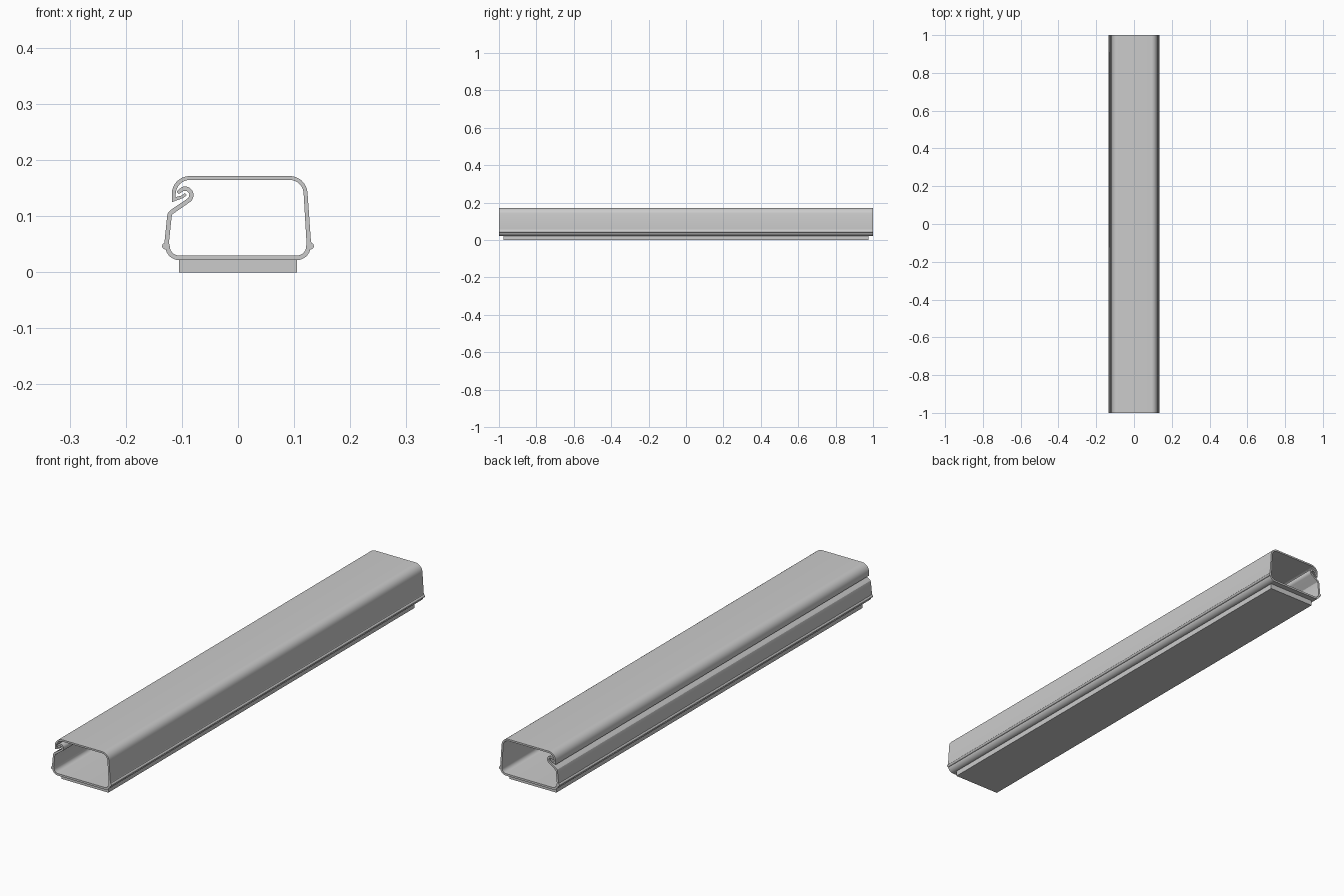
import bpy
import bmesh
from math import cos, sin, radians
from mathutils import Vector

if "Cube" in bpy.data.objects:
    bpy.data.objects.remove(bpy.data.objects["Cube"])


def arc(cx, cz, r, a0, a1, n=8):
    return [(cx + r * cos(radians(a0 + (a1 - a0) * i / n)),
             cz + r * sin(radians(a0 + (a1 - a0) * i / n))) for i in range(n + 1)]


def finish(name, bm):
    bmesh.ops.recalc_face_normals(bm, faces=bm.faces[:])
    me = bpy.data.meshes.new(name)
    bm.to_mesh(me)
    bm.free()
    ob = bpy.data.objects.new(name, me)
    bpy.context.collection.objects.link(ob)
    bpy.ops.object.select_all(action='DESELECT')
    ob.select_set(True)
    bpy.context.view_layer.objects.active = ob
    bpy.ops.object.shade_smooth_by_angle(angle=radians(30))
    return ob


def strip(name, pts, halves, y):
    """Thicken an open x-z centreline with mitred corners and run it along y."""
    pts = [Vector(p) for p in pts]
    bm = bmesh.new()
    rings = []
    for i, p in enumerate(pts):
        d0 = (p - pts[max(i - 1, 0)]).normalized()
        d1 = (pts[min(i + 1, len(pts) - 1)] - p).normalized()
        d = (d0 + d1).normalized()
        n = Vector((-d.y, d.x))
        ref = d1 if d1.length else d0
        off = n * halves[i] / max(d.dot(ref), 0.4)
        a, b = p + off, p - off
        rings.append([bm.verts.new(v) for v in (
            (a.x, -y, a.y), (b.x, -y, b.y), (b.x, y, b.y), (a.x, y, a.y))])
    for r, s in zip(rings, rings[1:]):
        for k in range(4):
            bm.faces.new((r[k], r[(k + 1) % 4], s[(k + 1) % 4], s[k]))
    bm.faces.new(rings[0])
    bm.faces.new(rings[-1])
    return finish(name, bm)


def prism(name, pts, y):
    bm = bmesh.new()
    face = bm.faces.new([bm.verts.new((x, -y, z)) for x, z in pts])
    geo = bmesh.ops.extrude_face_region(bm, geom=[face])['geom']
    bmesh.ops.translate(bm, vec=(0, 2 * y, 0),
                        verts=[v for v in geo if isinstance(v, bmesh.types.BMVert)])
    return finish(name, bm)


# Channel cross-section: lid lip, lid, right wall, floor, left wall, latch curl
lip = [(-0.093, 0.1395), (-0.099, 0.1345), (-0.1145, 0.1295)]
lid = arc(-0.086, 0.1395, 0.0285, 180, 90) + arc(0.092, 0.1395, 0.0285, 90, 4)
floor = ([(0.1262, 0.052)] + arc(0.105, 0.0462, 0.0205, 0, -90)
         + arc(-0.105, 0.0462, 0.0205, -90, -180) + [(-0.1272, 0.052)])
wall = [(-0.1222, 0.1), (-0.121, 0.1045), (-0.118, 0.1075)]
curl = arc(-0.0945, 0.1375, 0.0115, -50, 115, 12) + [(-0.1075, 0.1415)]
path = lip + lid + floor + wall + curl
halves = [0.0025] * 2 + [0.0033] + [0.0035] * (len(lid)) \
    + [0.004] * (len(floor) + len(wall)) + [0.0038] * (len(curl) - 1) + [0.0028]
strip("channel_with_lid", path, halves, 1.0)

# Small beads along the lower edges of both walls
for side, label in ((-1, "left"), (1, "right")):
    prism(label + "_bead", [(side * x, z) for x, z in
          [(0.124, 0.057), (0.1295, 0.057), (0.131, 0.0525)]
          + arc(0.1295, 0.0465, 0.0058, 60, -90, 8) + [(0.124, 0.040)]], 1.0)

# Adhesive pad under the floor
prism("adhesive_pad", [(-0.105, 0), (0.105, 0), (0.105, 0.0222), (-0.105, 0.0222)], 0.977)
